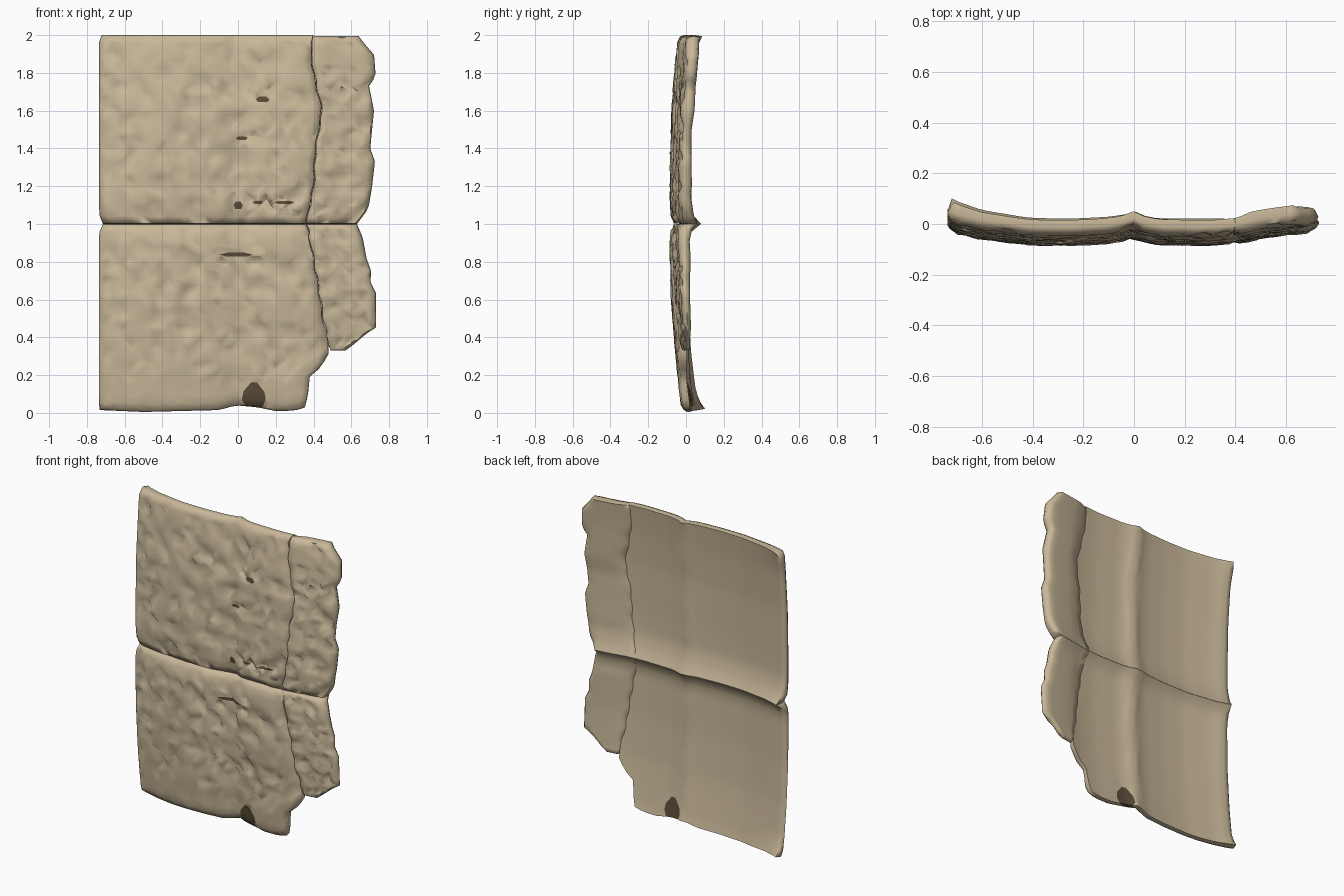
import bpy, bmesh, math, random
from mathutils import Vector

if "Cube" in bpy.data.objects:
    bpy.data.objects.remove(bpy.data.objects["Cube"])

random.seed(4)


def material(name, rgb):
    m = bpy.data.materials.new(name)
    m.diffuse_color = (*rgb, 1)
    m.use_nodes = True
    m.node_tree.nodes["Principled BSDF"].inputs["Base Color"].default_value = m.diffuse_color
    return m


CLAY = material("tan clay", (0.585, 0.48, 0.32))
DARK = material("dark brown", (0.10, 0.07, 0.04))


def curve(*pts):
    """Piecewise linear function through (input, output) points."""
    def f(t):
        if t <= pts[0][0]:
            return pts[0][1]
        for (a, p), (b, q) in zip(pts, pts[1:]):
            if t <= b:
                return p + (q - p) * (t - a) / (b - a)
        return pts[-1][1]
    return f


# Outline of the whole sheet
left = curve((0.0, -0.705), (0.03, -0.73), (0.07, -0.737), (0.95, -0.737), (1.0, -0.715),
             (1.05, -0.735), (1.97, -0.737), (2.0, -0.722))
crack_line = curve((0.33, 0.49), (0.5, 0.45), (0.7, 0.42), (0.95, 0.375), (1.0, 0.36),
                   (1.2, 0.40), (1.4, 0.41), (1.6, 0.445), (1.75, 0.41), (1.9, 0.385), (2.0, 0.40))
right = curve((0.01, 0.33), (0.04, 0.355), (0.1, 0.37), (0.2, 0.38), (0.25, 0.44), (0.32, 0.48),
              (0.33, 0.57), (0.36, 0.61), (0.42, 0.68), (0.44, 0.73), (0.65, 0.73), (0.68, 0.70),
              (0.75, 0.705), (0.82, 0.68), (0.93, 0.66), (1.0, 0.63), (1.08, 0.69), (1.2, 0.71),
              (1.33, 0.725), (1.4, 0.70), (1.6, 0.72), (1.75, 0.69), (1.77, 0.73), (1.9, 0.72),
              (1.94, 0.68), (2.0, 0.635))
bottom = curve((-0.73, 0.015), (-0.5, 0.005), (-0.1, 0.015), (-0.01, 0.04), (0.1, 0.03),
               (0.2, 0.01), (0.3, 0.012), (0.36, 0.03))
# Depth of the front face along x and along z
bow_x = curve((-0.735, 0.055), (-0.6, 0.025), (-0.4, 0.002), (-0.25, 0.0), (-0.1, 0.008),
              (-0.03, 0.022), (0.0, 0.036), (0.03, 0.018), (0.1, 0.003), (0.3, 0.0), (0.42, 0.01),
              (0.5, 0.028), (0.6, 0.042), (0.73, 0.055))
bow_z = curve((0.0, 0.062), (0.05, 0.055), (0.15, 0.045), (0.3, 0.03), (0.6, 0.006), (0.9, 0.0),
              (0.96, 0.005), (1.0, 0.016), (1.05, 0.005), (1.12, 0.0), (1.3, 0.0), (1.6, 0.008),
              (1.85, 0.028), (2.0, 0.042))
thickness_z = curve((0.0, 0.046), (0.1, 0.042), (0.2, 0.04), (0.35, 0.038), (0.6, 0.046),
                    (0.9, 0.05), (0.97, 0.064), (1.0, 0.084), (1.04, 0.074), (1.15, 0.055),
                    (1.8, 0.053), (2.0, 0.058))
# Extra flare of the back at the left corners, and of the broken strips
flare_x = curve((-0.735, 1.0), (-0.6, 0.3), (-0.45, 0.0))
flare_z = curve((0.0, 0.03), (0.05, 0.02), (0.12, 0.0), (0.95, 0.0), (1.0, 0.015), (1.05, 0.0),
                (1.85, 0.0), (2.0, 0.02))
step_z = curve((0.4, 0.0), (0.65, 0.004), (0.85, 0.012), (1.0, 0.0), (1.2, 0.012),
               (1.5, 0.006), (1.6, 0.018), (2.0, 0.014))


def crack(z):
    x = crack_line(z) + 0.005 * math.sin(z * 47)
    return min(x, right(z)) if z < 0.4 else x


def front_depth(x, z):
    return -0.085 + bow_x(x) + bow_z(z)


def cut_patch(bm, pts, front_only):
    """Cut a convex patch into the faces and paint it dark."""
    c = Vector((sum(p[0] for p in pts) / len(pts), sum(p[1] for p in pts) / len(pts)))
    r = max((Vector(p) - c).length for p in pts) + 0.04
    sides = []
    for a, b in zip(pts, pts[1:] + pts[:1]):
        sides.append((Vector((a[0], 0, a[1])), Vector((b[1] - a[1], 0, a[0] - b[0])).normalized()))

    def near():
        out = []
        for f in bm.faces:
            m = f.calc_center_median()
            if (Vector((m.x, m.z)) - c).length < r and (f.normal.y < 0 or not front_only):
                out.append(f)
        return out
    bm.normal_update()
    for co, no in sides:
        fs = near()
        geom = set(fs) | {e for f in fs for e in f.edges} | {v for f in fs for v in f.verts}
        bmesh.ops.bisect_plane(bm, geom=list(geom), plane_co=co, plane_no=no, dist=1e-5)
        bm.normal_update()
    for f in near():
        m = f.calc_center_median()
        if all((m - co).dot(no) < 1e-4 for co, no in sides):
            f.material_index = 1


def slab(name, x0, x1, z0, z1, nu, nv, joined, step=0, patches=()):
    """Curved clay slab: pitted front, smooth back, rounded rim.
    Edges listed in joined (L, R, B, T) meet a neighbour, so their back stays full."""
    bm = bmesh.new()
    front, back, rim = {}, {}, {}
    for j in range(nv + 1):
        for i in range(nu + 1):
            u, v = i / nu, j / nv
            hit = [k for k, on in zip("LRBT", (i == 0, i == nu, j == 0, j == nv)) if on]
            zn = z0(0) + (z1 - z0(0)) * v
            x = x0(zn) + (x1(zn) - x0(zn)) * u
            z = z0(x) + (z1 - z0(x)) * v
            y = front_depth(x, z)
            t = thickness_z(z) + flare_x(x) * flare_z(z) + step * step_z(z) * min(1, u * 4)
            if hit:
                # pull the faces in at the rim
                push = {"L": (1, 0), "R": (-1, 0), "B": (0, 1), "T": (0, -1)}
                fx = sum(push[k][0] * (0.003 if k in joined else 0.010) for k in hit)
                fz = sum(push[k][1] * (0.002 if k in joined else 0.008) for k in hit)
                free = [k for k in hit if k not in joined]
                bx = sum(push[k][0] for k in free) * 0.012
                bz = sum(push[k][1] for k in free) * 0.006
                drop = 0.010 if free and free[0] in "LR" and len(hit) == 1 else 0
                dip = 0.010 if free else random.uniform(0.003, 0.012)
                front[i, j] = bm.verts.new((x + fx, y + dip, z + fz))
                back[i, j] = bm.verts.new((x + bx, y + t - drop, z + bz))
                rim[i, j] = bm.verts.new((x, y + t * 0.5, z))
            else:
                # random chipped pits
                pit = random.uniform(0.012, 0.028) if random.random() < 0.24 else random.uniform(-0.004, 0.003)
                if z < 0.2:
                    pit *= 0.2
                jx, jz = random.uniform(-0.008, 0.008), random.uniform(-0.008, 0.008)
                front[i, j] = bm.verts.new((x + jx, y + pit, z + jz))
                back[i, j] = bm.verts.new((x, y + t, z))
    for j in range(nv):
        for i in range(nu):
            ring = [(i, j), (i + 1, j), (i + 1, j + 1), (i, j + 1)]
            q = [front[k] for k in ring]
            if random.random() < 0.5:
                q = q[1:] + q[:1]
            bm.faces.new((q[0], q[1], q[2]))
            bm.faces.new((q[0], q[2], q[3]))
            bm.faces.new([back[k] for k in reversed(ring)])
    loop = ([(i, 0) for i in range(nu)] + [(nu, j) for j in range(nv)]
            + [(i, nv) for i in range(nu, 0, -1)] + [(0, j) for j in range(nv, 0, -1)])
    for a, b in zip(loop, loop[1:] + loop[:1]):
        bm.faces.new((front[b], front[a], rim[a], rim[b]))
        bm.faces.new((rim[b], rim[a], back[a], back[b]))
    bmesh.ops.recalc_face_normals(bm, faces=bm.faces)
    for pts, front_only in patches:
        cut_patch(bm, pts, front_only)
    me = bpy.data.meshes.new(name)
    bm.to_mesh(me)
    bm.free()
    me.materials.append(CLAY)
    me.materials.append(DARK)
    ob = bpy.data.objects.new(name, me)
    bpy.context.collection.objects.link(ob)
    bpy.context.view_layer.objects.active = ob
    ob.select_set(True)
    bpy.ops.object.shade_smooth_by_angle(angle=math.radians(80))
    ob.select_set(False)


def mark(x, z, w, h):
    """Small dark chip on the front, as a flat hexagon."""
    return ([(x - w, z), (x - w * 0.6, z - h), (x + w * 0.7, z - h), (x + w, z),
             (x + w * 0.5, z + h), (x - w * 0.5, z + h)], True)


# Arched dark hole at the lower edge
arch = ([(0.04, 0.035), (0.13, 0.03), (0.147, 0.07), (0.14, 0.11), (0.1, 0.162),
         (0.07, 0.162), (0.03, 0.115), (0.02, 0.07)], False)

# Main slabs, above and below the cross seam
slab("upper_slab", left, crack, lambda x: 1.001, 2.0, 28, 24, "RB",
     patches=[mark(0.13, 1.66, 0.037, 0.015), mark(0.02, 1.455, 0.032, 0.009),
              mark(0.0, 1.10, 0.024, 0.02), mark(0.105, 1.115, 0.028, 0.008),
              mark(0.245, 1.115, 0.055, 0.008)])
slab("lower_slab", left, crack, bottom, 1.0, 28, 24, "RT",
     patches=[arch, mark(-0.01, 0.838, 0.09, 0.01)])

# Broken strips beyond the long crack
slab("upper_strip", crack, right, lambda x: 1.001, 1.995, 8, 30, "LB", 1)
slab("lower_strip", crack, right, lambda x: 0.33, 1.0, 8, 22, "LT", 1)
